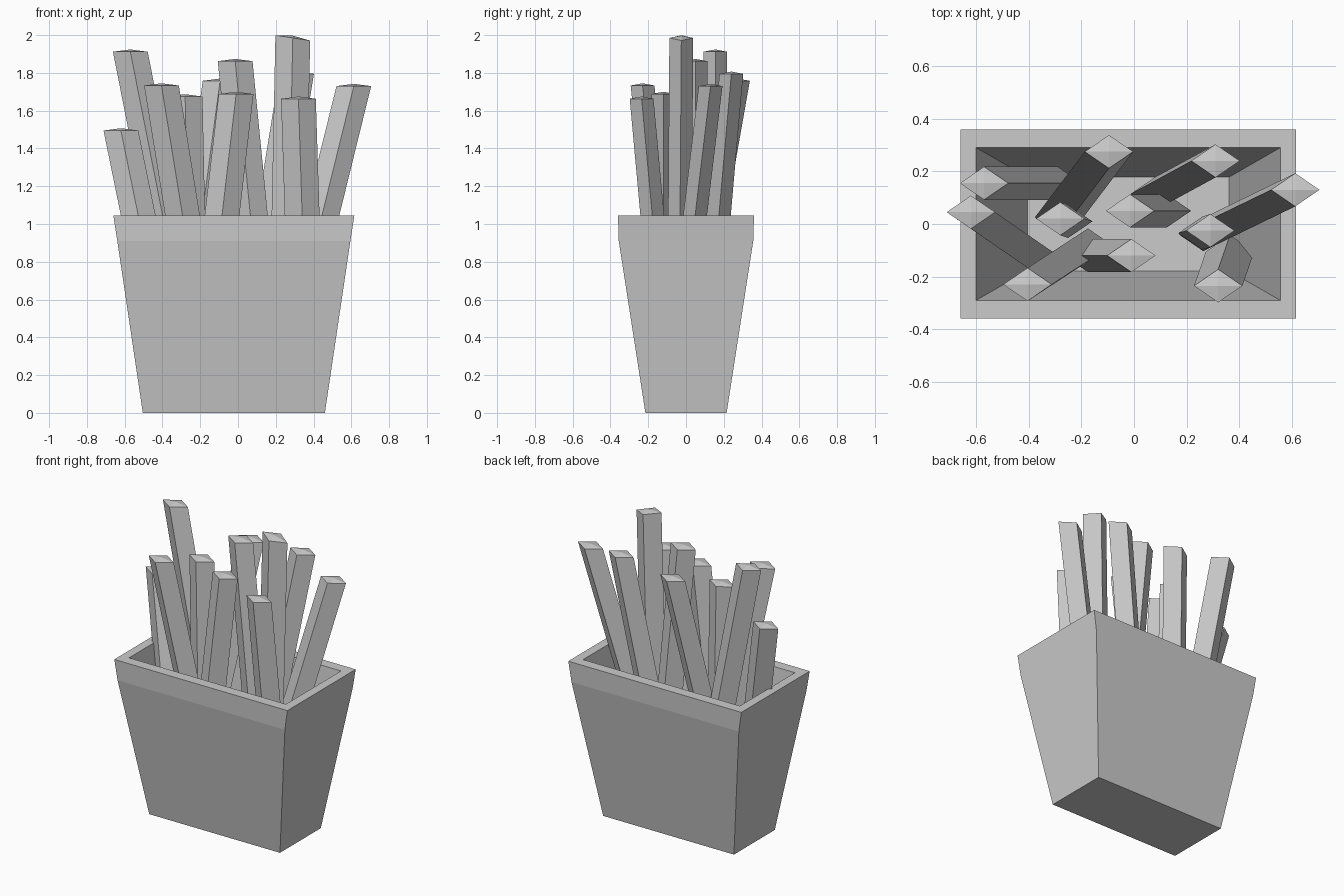
import bpy
import bmesh
from mathutils import Vector

old = bpy.data.objects.get("Cube")
if old:
    bpy.data.objects.remove(old, do_unlink=True)

grey = bpy.data.materials.new("light_grey")
grey.use_nodes = True
colour = (0.6, 0.6, 0.6, 1)
grey.diffuse_color = colour
grey.node_tree.nodes["Principled BSDF"].inputs["Base Color"].default_value = colour


def finish(name, bm):
    """Turn a bmesh into a flat-shaded, coloured object."""
    bmesh.ops.recalc_face_normals(bm, faces=bm.faces)
    mesh = bpy.data.meshes.new(name)
    bm.to_mesh(mesh)
    bm.free()
    mesh.materials.append(grey)
    obj = bpy.data.objects.new(name, mesh)
    bpy.context.collection.objects.link(obj)
    return obj


def bridge(bm, a, b):
    """Join two four-cornered rings with side faces."""
    for i in range(4):
        j = (i + 1) % 4
        bm.faces.new((a[i], a[j], b[j], b[i]))


# Tapered carton: rectangular rings up the outside, over the rim, down inside
CENTRE_X = -0.022
SIGNS = [(-1, -1), (1, -1), (1, 1), (-1, 1)]
bm = bmesh.new()
rings = []
for hx, hy, z in [(0.482, 0.215, 0), (0.617, 0.356, 0.91), (0.638, 0.36, 1.045),
                  (0.578, 0.29, 1.045), (0.383, 0.178, 0.07)]:
    rings.append([bm.verts.new((CENTRE_X + sx * hx, sy * hy, z)) for sx, sy in SIGNS])
for lower, upper in zip(rings, rings[1:]):
    bridge(bm, lower, upper)
bm.faces.new(rings[0])
bm.faces.new(rings[-1])
finish("carton", bm)


# Fries: leaning diamond-section sticks with a shallow peaked end
LENGTH, HALF_X, HALF_Y, PEAK = 1.42, 0.092, 0.063, 0.012
DIAMOND = [(-1, 0), (0, -1), (1, 0), (0, 1)]


def fry(name, top, lean, tilt=0):
    """Stick from its top centre; lean is the sideways shift of its foot."""
    bm = bmesh.new()
    top = Vector(top)
    foot = top + Vector((lean[0], lean[1], -LENGTH))
    ends = []
    for centre, slope in ((foot, 0), (top, tilt)):
        ends.append([bm.verts.new(centre + Vector((sx * HALF_X, sy * HALF_Y, sx * slope)))
                     for sx, sy in DIAMOND])
    bridge(bm, *ends)
    bm.faces.new(ends[0])
    peak = bm.verts.new(top + Vector((0, 0, PEAK)))
    for i in range(4):
        bm.faces.new((ends[1][i], ends[1][(i + 1) % 4], peak))
    return finish(name, bm)


fry("fry_back_right", (-0.57, 0.155, 1.912), (0.28, 0))
fry("fry_short_right", (-0.62, 0.045, 1.495), (0.29, -0.2))
fry("fry_front_right", (-0.405, -0.23, 1.733), (0.23, 0.15))
fry("fry_middle_right", (-0.28, 0.02, 1.675), (0.03, -0.01))
fry("fry_back_middle", (-0.095, 0.275, 1.758), (-0.19, -0.25))
fry("fry_front_middle", (-0.01, -0.12, 1.688), (-0.165, 0))
fry("fry_centre", (-0.015, 0.05, 1.862), (0.14, 0))
fry("fry_back_left", (0.31, 0.24, 1.795), (-0.23, -0.125))
fry("fry_tall_left", (0.29, -0.025, 1.985), (-0.03, -0.01), -0.014)
fry("fry_outer_left", (0.613, 0.13, 1.73), (-0.35, -0.17))
fry("fry_front_left", (0.32, -0.235, 1.663), (0.045, 0.13))
